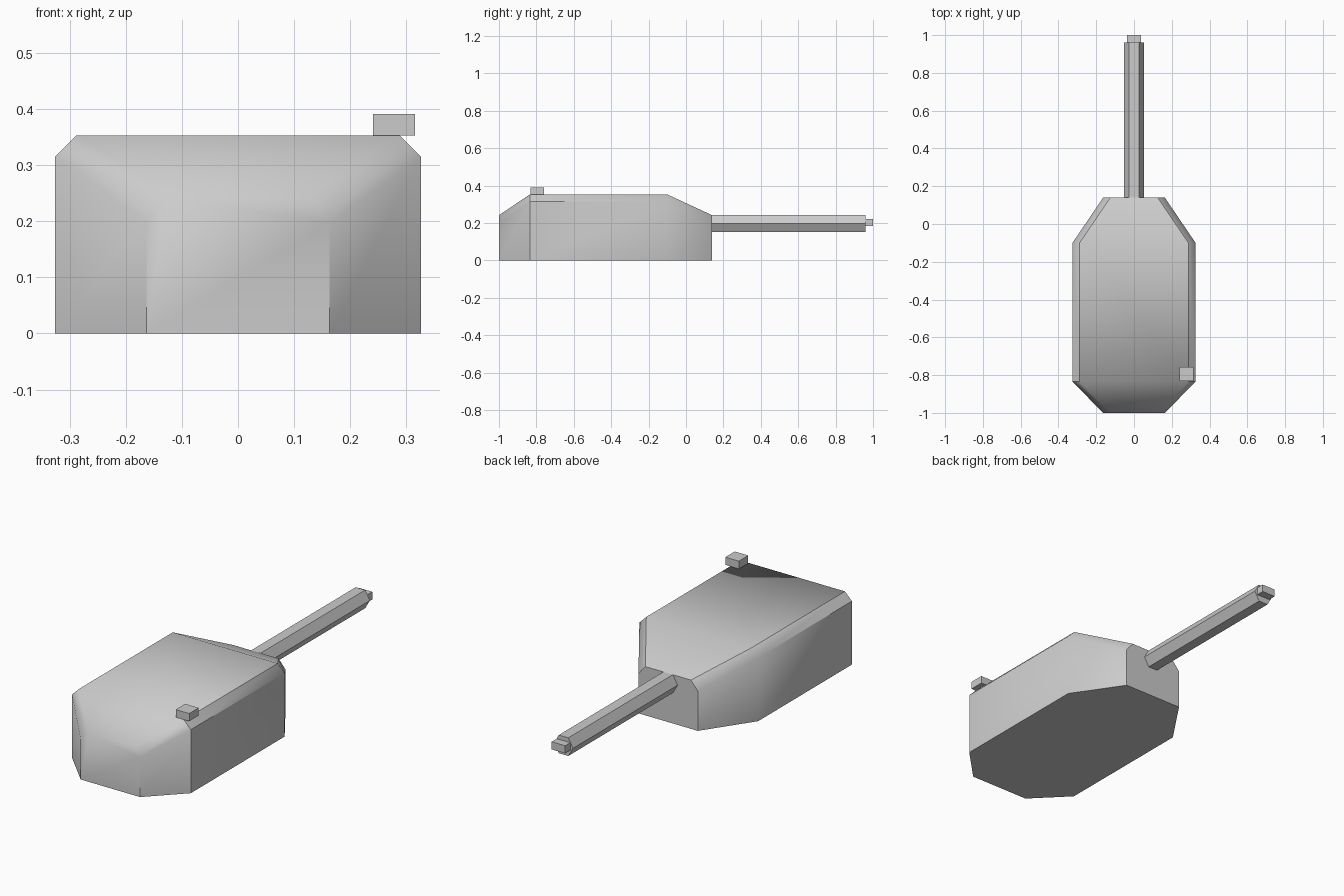
import bpy, bmesh, math

if "Cube" in bpy.data.objects:
    bpy.data.objects.remove(bpy.data.objects["Cube"])


def loft(name, sections, smooth=None):
    """Skin a list of equal-length point rings and cap both ends."""
    bm = bmesh.new()
    rings = [[bm.verts.new(p) for p in s] for s in sections]
    n = len(rings[0])
    for a, b in zip(rings, rings[1:]):
        for i in range(n):
            j = (i + 1) % n
            bm.faces.new((a[i], a[j], b[j], b[i]))
    bm.faces.new(rings[0])
    bm.faces.new(rings[-1])
    bmesh.ops.recalc_face_normals(bm, faces=bm.faces)
    mesh = bpy.data.meshes.new(name)
    bm.to_mesh(mesh)
    bm.free()
    ob = bpy.data.objects.new(name, mesh)
    bpy.context.collection.objects.link(ob)
    if smooth:
        bpy.ops.object.select_all(action='DESELECT')
        bpy.context.view_layer.objects.active = ob
        ob.select_set(True)
        bpy.ops.object.shade_smooth_by_angle(angle=math.radians(smooth))
    return ob


def hull_ring(y, w, shoulder, top_w, top):
    half = [(w, 0), (w, shoulder), (top_w, top)]
    return [(x, y, z) for x, z in half] + [(-x, y, z) for x, z in reversed(half)]


def hex_ring(y, r, z):
    return [(r * math.cos(math.radians(60 * i)), y, z + r * math.sin(math.radians(60 * i)))
            for i in range(6)]


def box(name, centre, size):
    bpy.ops.mesh.primitive_cube_add(size=1, location=centre)
    ob = bpy.context.object
    ob.name = name
    ob.scale = size


# Turret body: narrow ends, wide chamfered middle
narrow = (0.163, 0.197, 0.125, 0.242)
wide = (0.326, 0.315, 0.288, 0.353)
loft("turret_body", [hull_ring(-1.0, *narrow), hull_ring(-0.835, *wide),
                     hull_ring(-0.10, *wide), hull_ring(0.14, *narrow)], smooth=40)

# Hexagonal barrel
loft("barrel", [hex_ring(0.14, 0.052, 0.197), hex_ring(0.96, 0.052, 0.197)])

# Muzzle block and roof sight block
block = (0.074, 0.074, 0.038)
box("muzzle_block", (0, 0.963, 0.202), block)
box("roof_sight", (0.278, -0.795, 0.372), block)
